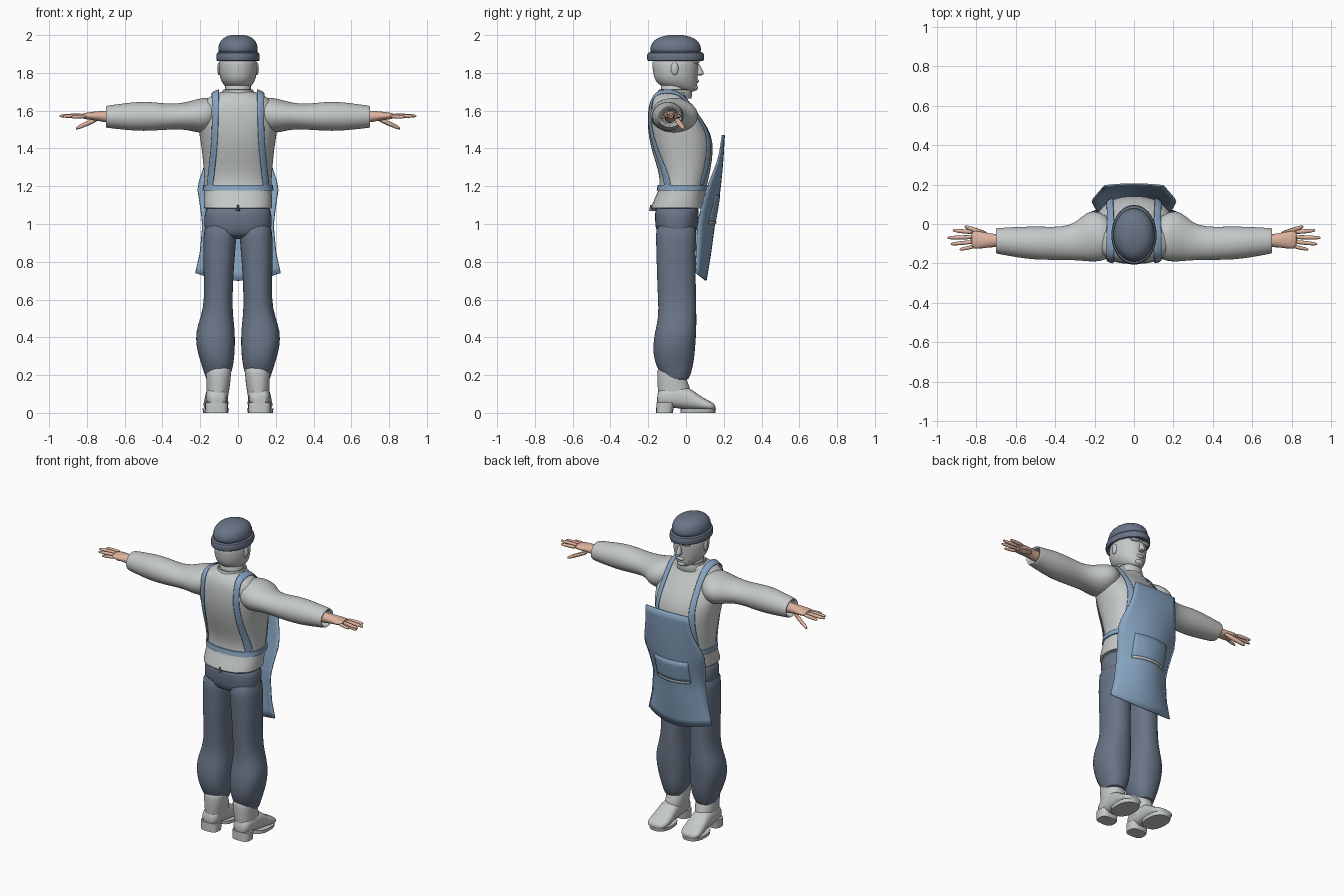
import bpy, bmesh, math


def material(name, rgb):
    m = bpy.data.materials.new(name)
    m.diffuse_color = (*rgb, 1)
    return m


GREY = material("light grey", (0.56, 0.58, 0.58))
SLATE = material("slate blue", (0.14, 0.175, 0.24))
BLUE = material("apron blue", (0.24, 0.37, 0.53))
SKIN = material("skin", (0.72, 0.45, 0.34))


def finish(name, bm, mat, mirror=False, subdiv=1, thick=0, angle=50):
    bmesh.ops.recalc_face_normals(bm, faces=bm.faces)
    me = bpy.data.meshes.new(name)
    bm.to_mesh(me)
    bm.free()
    me.materials.append(mat)
    ob = bpy.data.objects.new(name, me)
    bpy.context.collection.objects.link(ob)
    bpy.ops.object.select_all(action='DESELECT')
    ob.select_set(True)
    bpy.context.view_layer.objects.active = ob
    bpy.ops.object.shade_smooth_by_angle(angle=math.radians(angle))
    if mirror:
        mod = ob.modifiers.new("mirror", 'MIRROR')
        mod.use_clip = False
        mod.use_mirror_merge = False
    if thick:
        mod = ob.modifiers.new("thickness", 'SOLIDIFY')
        mod.thickness = thick
        mod.offset = 0
    if subdiv:
        mod = ob.modifiers.new("smooth", 'SUBSURF')
        mod.levels = mod.render_levels = subdiv
    return ob


def loft(name, rings, axis, mat, n=20, p=2.0, caps=True, **kw):
    """Rings are (position on axis, a0, a1, b0, b1) bounds of a rounded section."""
    bm = bmesh.new()
    loops = []
    for t, a0, a1, b0, b1 in rings:
        loop = []
        for i in range(n):
            c, s = math.cos(2 * math.pi * i / n), math.sin(2 * math.pi * i / n)
            a = (a0 + a1) / 2 + (a1 - a0) / 2 * math.copysign(abs(c) ** (2 / p), c)
            b = (b0 + b1) / 2 + (b1 - b0) / 2 * math.copysign(abs(s) ** (2 / p), s)
            loop.append(bm.verts.new({'x': (t, a, b), 'y': (a, t, b), 'z': (a, b, t)}[axis]))
        loops.append(loop)
    for l0, l1 in zip(loops, loops[1:]):
        for i in range(n):
            j = (i + 1) % n
            bm.faces.new((l0[i], l0[j], l1[j], l1[i]))
    if caps:
        bm.faces.new(loops[0])
        bm.faces.new(loops[-1])
    return finish(name, bm, mat, **kw)


def strip(name, rows, mat, **kw):
    """Sheet through rows of points."""
    bm = bmesh.new()
    vs = [[bm.verts.new(q) for q in row] for row in rows]
    for r0, r1 in zip(vs, vs[1:]):
        for i in range(len(r0) - 1):
            bm.faces.new((r0[i], r0[i + 1], r1[i + 1], r1[i]))
    return finish(name, bm, mat, **kw)


def blob(name, centre, size, mat, **kw):
    bm = bmesh.new()
    bmesh.ops.create_uvsphere(bm, u_segments=12, v_segments=8, radius=1)
    for v in bm.verts:
        v.co = [c + s * k for c, s, k in zip(centre, size, v.co)]
    return finish(name, bm, mat, subdiv=0, **kw)


def sample(table, z):
    """Linear interpolation in a table sorted by rising first column."""
    z = min(max(z, table[0][0]), table[-1][0])
    for r0, r1 in zip(table, table[1:]):
        if z <= r1[0]:
            f = (z - r0[0]) / (r1[0] - r0[0])
            return [u + (v - u) * f for u, v in zip(r0[1:], r1[1:])]


# shirt body: height, half width, back, front
BODY = [(1.08, .182, -.19, .10), (1.14, .182, -.165, .10), (1.2, .176, -.135, .11),
        (1.28, .182, -.145, .13), (1.38, .19, -.18, .145), (1.47, .205, -.2, .14),
        (1.55, .215, -.205, .09), (1.62, .2, -.2, .04), (1.665, .17, -.185, .0),
        (1.69, .115, -.16, .005), (1.705, .08, -.14, .015)]
P = 2.4
loft("shirt_body", [(1.11, -.15, .15, -.14, .07), (1.082, -.175, .175, -.185, .095)]
     + [(z, -w, w, b, f) for z, w, b, f in BODY], 'z', GREY, n=28, p=P)
loft("collar", [(1.665, -.09, .09, -.155, .03), (1.69, -.088, .088, -.155, .035),
                (1.712, -.082, .082, -.148, .03), (1.712, -.075, .075, -.14, .02),
                (1.68, -.07, .07, -.13, .01)], 'z', GREY, caps=False)

# sleeves with open cuffs
loft("sleeve", [(.10, -.17, .02, 1.52, 1.67), (.18, -.195, .07, 1.475, 1.673),
                (.24, -.19, .065, 1.49, 1.655), (.29, -.185, .01, 1.50, 1.642),
                (.36, -.183, -.015, 1.50, 1.635), (.46, -.183, -.012, 1.492, 1.648),
                (.54, -.178, -.012, 1.492, 1.648), (.62, -.165, -.015, 1.50, 1.637),
                (.69, -.152, -.02, 1.508, 1.628), (.70, -.15, -.021, 1.51, 1.625),
                (.70, -.138, -.033, 1.522, 1.613), (.62, -.138, -.033, 1.522, 1.613)],
     'x', GREY, mirror=True)

# hands
loft("palm", [(.61, -.12, -.05, 1.53, 1.605), (.69, -.117, -.052, 1.535, 1.60),
              (.74, -.12, -.045, 1.545, 1.598), (.79, -.128, -.034, 1.552, 1.592),
              (.83, -.126, -.03, 1.557, 1.587)], 'x', SKIN, n=14, mirror=True)
for name, x0, y0, z0, x1, y1, z1, r in [
        ("index_finger", .81, -.042, 1.573, .92, -.032, 1.57, .012),
        ("middle_finger", .81, -.066, 1.575, .947, -.070, 1.572, .012),
        ("ring_finger", .81, -.090, 1.574, .93, -.102, 1.57, .0115),
        ("little_finger", .80, -.112, 1.570, .885, -.130, 1.566, .0105),
        ("thumb", .735, -.055, 1.560, .86, -.012, 1.505, .015)]:
    rings = []
    for f, k in ((0, 1), (.5, 1), (.85, .85), (1, .45)):
        x, y, z = x0 + (x1 - x0) * f, y0 + (y1 - y0) * f, z0 + (z1 - z0) * f
        rings.append((x, y - r * k, y + r * k, z - r * k, z + r * k))
    loft(name, rings, 'x', SKIN, n=8, mirror=True)

# neck, head and features
loft("neck", [(1.65, -.072, .072, -.135, .01), (1.70, -.07, .07, -.132, .005),
              (1.76, -.072, .072, -.14, .01)], 'z', GREY)
loft("head", [(1.70, -.025, .025, -.03, .045), (1.71, -.05, .05, -.08, .056),
              (1.735, -.076, .076, -.145, .06), (1.765, -.094, .094, -.168, .06),
              (1.80, -.1, .1, -.175, .064), (1.84, -.102, .102, -.18, .066),
              (1.90, -.1, .1, -.18, .07)], 'z', GREY, n=24)
loft("nose", [(1.785, -.01, .01, .05, .075), (1.79, -.018, .018, .05, .094),
              (1.80, -.017, .017, .05, .098), (1.825, -.011, .011, .05, .082),
              (1.85, -.009, .009, .05, .073)], 'z', GREY, n=10)
blob("lips", (0, .057, 1.757), (.026, .013, .011), GREY)
blob("chin", (0, .046, 1.722), (.03, .018, .016), GREY)
blob("brow", (.035, .055, 1.857), (.034, .018, .01), GREY, mirror=True)
blob("ear", (.1, -.06, 1.822), (.01, .02, .034), GREY, mirror=True)

# knitted cap
loft("cap_dome", [(1.89, -.106, .106, -.193, .083), (1.93, -.106, .106, -.192, .082),
                  (1.96, -.1, .1, -.182, .072), (1.985, -.08, .08, -.155, .045),
                  (1.998, -.05, .05, -.11, .0), (2.002, -.02, .02, -.07, -.035)],
     'z', SLATE, n=28)
loft("cap_band", [(1.875, -.098, .098, -.178, .068), (1.862, -.104, .104, -.192, .08),
                  (1.862, -.115, .115, -.207, .097), (1.886, -.116, .116, -.208, .098),
                  (1.908, -.114, .114, -.205, .095), (1.910, -.1, .1, -.188, .078)],
     'z', SLATE, n=28, caps=False)

# trousers
loft("trouser_seat", [(1.11, -.172, .172, -.165, .07), (1.05, -.178, .178, -.165, .068),
                      (.98, -.18, .18, -.163, .062), (.94, -.165, .165, -.15, .05),
                      (.92, -.10, .10, -.10, .01)], 'z', SLATE, n=28, p=P)
loft("trouser_leg", [(1.02, .005, .178, -.163, .06), (.93, .006, .184, -.16, .056),
                     (.8, .02, .186, -.157, .05), (.6, .03, .176, -.15, .055),
                     (.51, .025, .197, -.145, .056), (.43, .015, .226, -.166, .056),
                     (.35, .015, .222, -.177, .05), (.28, .02, .203, -.17, .044),
                     (.22, .03, .182, -.145, .032), (.17, .055, .168, -.11, .012),
                     (.18, .065, .155, -.10, .0)], 'z', SLATE, p=2.3, mirror=True)
loft("belt_loop", [(1.07, -.01, .01, -.195, -.16), (1.10, -.01, .01, -.19, -.16)],
     'z', SLATE, n=4, subdiv=0)

# boots
loft("boot_shaft", [(.05, .055, .168, -.15, .0), (.10, .05, .166, -.147, .03),
                    (.14, .042, .168, -.152, .02), (.21, .035, .17, -.153, -.01),
                    (.265, .035, .168, -.15, -.02)], 'z', GREY, p=2.2, mirror=True)
loft("boot_foot", [(-.155, .075, .15, .04, .10), (-.13, .055, .168, .03, .14),
                   (-.05, .055, .172, .025, .15), (.02, .053, .176, .016, .135),
                   (.06, .05, .18, .014, .10), (.11, .05, .185, .012, .07),
                   (.14, .06, .18, .012, .056), (.157, .085, .155, .015, .04)],
     'y', GREY, p=2.4, mirror=True)
loft("boot_sole", [(0, .052, .184, -.03, .155), (.022, .048, .188, -.03, .158)],
     'z', GREY, p=2.4, mirror=True, subdiv=0)
loft("boot_heel", [(0, .055, .172, -.158, -.07), (.055, .053, .174, -.157, -.06)],
     'z', GREY, p=3, mirror=True, subdiv=0)

# apron: height, half width, y at middle, y at edge
APRON = [(.70, .225, .105, .055), (.85, .2, .13, .055), (1.0, .186, .15, .062),
         (1.1, .2, .168, .085), (1.2, .215, .181, .115), (1.26, .195, .187, .14),
         (1.35, .165, .195, .175), (1.47, .15, .202, .193)]


def apron_sheet(name, z0, z1, steps, mat, half=None, lift=0, thick=.008):
    rows = []
    for k in range(steps + 1):
        z = z0 + (z1 - z0) * k / steps
        w, yc, ye = sample(APRON, z)
        row = []
        for i in range(13):
            x = (half or w) * (i / 6 - 1)
            y = yc - (yc - ye) * (x / w) ** 2 + lift
            sag = 0 if half else .04 * (x / w) ** 2 * max(0, (.85 - z) / .15)
            row.append((x, y, z + sag))
        rows.append(row)
    return strip(name, rows, mat, thick=thick, subdiv=0)


apron_sheet("apron", .70, 1.47, 16, BLUE)
apron_sheet("apron_pocket", 1.0, 1.15, 4, BLUE, half=.12, lift=.004, thick=.004)
apron_sheet("pocket_trim", 1.0, 1.014, 1, GREY, half=.115, lift=.007, thick=.004)


# straps that follow the shirt
def on_body(x, z, side, gap=.007):
    w, b, f = sample(BODY, z)
    r = max(0, 1 - abs(x / w) ** P) ** (1 / P)
    return (x, (b + f) / 2 + side * ((f - b) / 2 * r + gap), z)


BACK = [(1.19, .15), (1.26, .143), (1.34, .133), (1.42, .126), (1.5, .122), (1.57, .12), (1.63, .12)]
FRONT = [(1.62, .118), (1.57, .12), (1.51, .122), (1.45, .123), (1.36, .126), (1.28, .13), (1.2, .135)]
rows = [[on_body(x + d, z, -1) for d in (-.018, 0, .018)] for z, x in BACK]
rows += [[(.12 + d, y, z - d * .5) for d in (-.02, 0, .02)]
         for y, z in ((-.175, 1.675), (-.14, 1.70), (-.08, 1.705), (-.02, 1.685))]
rows += [[on_body(x + d, z, 1) for d in (-.018, 0, .018)] for z, x in FRONT]
strip("shoulder_strap", rows, BLUE, mirror=True, thick=.008)
loft("waist_strap", [(1.178, -.18, .18, -.147, .115), (1.178, -.187, .187, -.155, .124),
                     (1.207, -.186, .186, -.150, .128), (1.207, -.178, .178, -.14, .118)],
     'z', BLUE, n=28, p=P, caps=False, subdiv=0)
